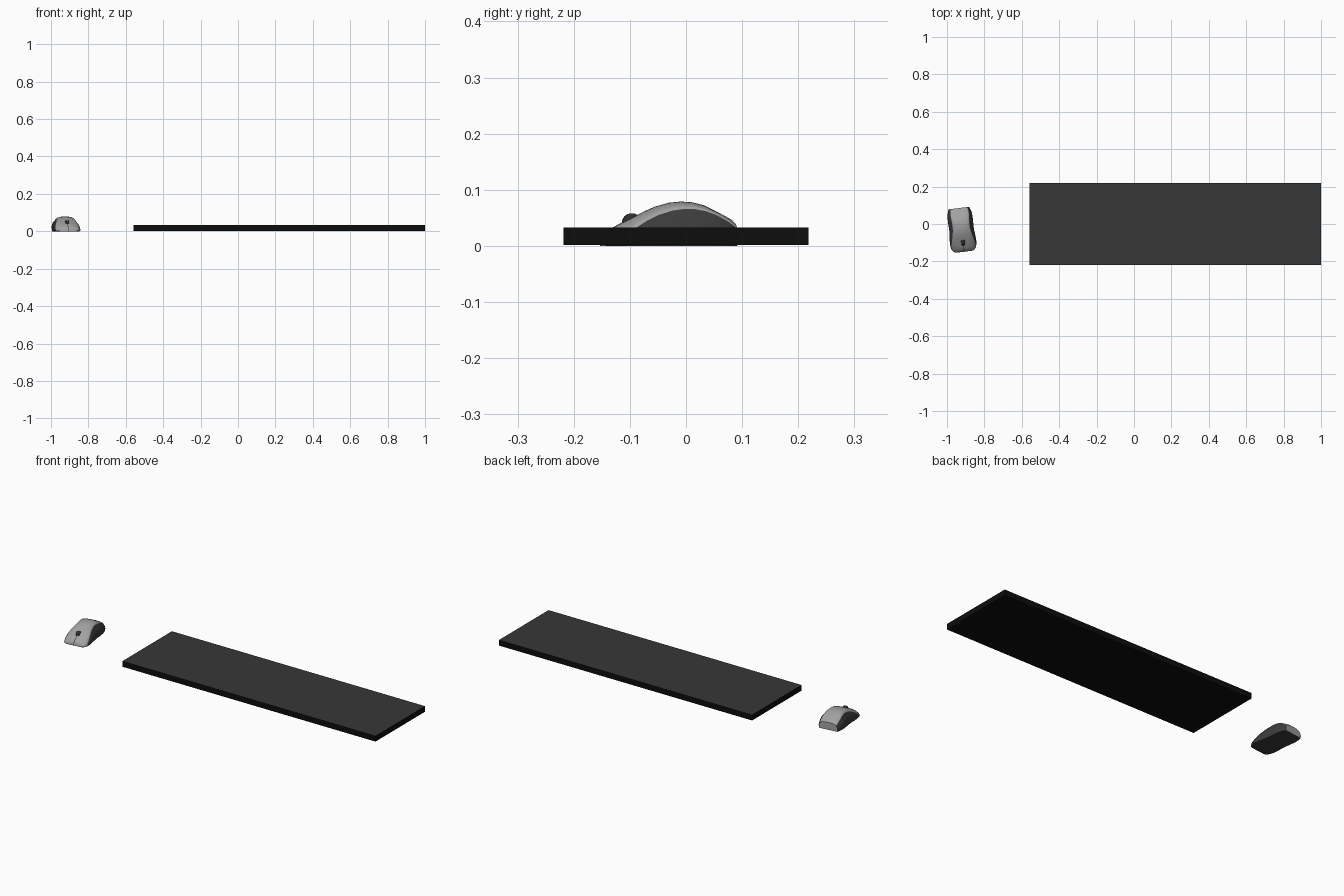
import bpy, bmesh, math
from mathutils import Matrix, Vector

if "Cube" in bpy.data.objects:
    bpy.data.objects.remove(bpy.data.objects["Cube"])


def material(name, value):
    m = bpy.data.materials.new(name)
    m.diffuse_color = (value, value, value, 1)
    m.use_nodes = True
    m.node_tree.nodes["Principled BSDF"].inputs["Base Color"].default_value = m.diffuse_color
    return m


BLACK = material("slab black", 0.004)
CHARCOAL = material("slab top charcoal", 0.038)
SILVER = material("shell grey", 0.36)
DARK = material("panel dark grey", 0.045)
WHEEL = material("wheel dark grey", 0.03)

# The mouse is turned slightly about its own centre
PLACE = Matrix.Translation((-0.922, -0.03, 0)) @ Matrix.Rotation(math.radians(7), 4, 'Z')


def finish(bm, name, mats, smooth=None, matrix=None):
    bmesh.ops.recalc_face_normals(bm, faces=bm.faces)
    me = bpy.data.meshes.new(name)
    bm.to_mesh(me)
    bm.free()
    ob = bpy.data.objects.new(name, me)
    bpy.context.collection.objects.link(ob)
    for m in mats:
        me.materials.append(m)
    if matrix:
        ob.matrix_world = matrix
    if smooth:
        bpy.ops.object.select_all(action='DESELECT')
        ob.select_set(True)
        bpy.context.view_layer.objects.active = ob
        bpy.ops.object.shade_smooth_by_angle(angle=math.radians(smooth))
    return ob


# Keyboard slab: black body, charcoal top face
bm = bmesh.new()
bmesh.ops.create_cube(bm, size=1, matrix=Matrix.Translation((0.22, 0, 0.0175))
                      @ Matrix.Diagonal((1.56, 0.436, 0.031, 1)))
bm.normal_update()
for f in bm.faces:
    f.material_index = 1 if f.normal.z > 0.5 else 0
finish(bm, "keyboard_slab", [BLACK, CHARCOAL])

# Mouse stations from front to back: (offset along length, half width, top height)
STATIONS = [(-0.119, 0.046, 0.012), (-0.114, 0.056, 0.022), (-0.100, 0.066, 0.033),
            (-0.083, 0.070, 0.042), (-0.067, 0.071, 0.050), (-0.045, 0.070, 0.061),
            (-0.025, 0.068, 0.070), (0.000, 0.066, 0.077), (0.020, 0.066, 0.079),
            (0.040, 0.067, 0.078), (0.060, 0.067, 0.073), (0.080, 0.066, 0.063),
            (0.098, 0.062, 0.054), (0.110, 0.058, 0.047), (0.116, 0.054, 0.041)]
CROWN = 10


def seam_height(s, top):
    y = s - 0.03
    z = 0.066 - (3.6 if y < 0 else 4.7) * y * y
    return max(0.003, min(z, top * 0.88))


def half_section(s, w, top):
    """Points from base to the centre of the crown, on the +x side."""
    zs = seam_height(s, top)
    ws = w - 0.02 * zs / 0.066
    pts = [(0.94 * w, 0), (w, 0.4 * zs), (w - 0.3 * (w - ws), 0.75 * zs), (ws, zs)]
    for i in range(1, CROWN + 1):
        a = math.pi / 2 * i / CROWN
        pts.append((ws * math.cos(a) ** 0.9, zs + (top - zs) * math.sin(a)))
    pts[-1] = (0, top)
    return pts


# Mouse shell: lofted sections, dark below the seam and light above it
bm = bmesh.new()
rings = []
for s, w, top in STATIONS:
    half = half_section(s, w, top)
    section = half + [(-x, z) for x, z in reversed(half[:-1])]
    rings.append([bm.verts.new((x, s, z)) for x, z in section])
n = len(rings[0])
for a, b in zip(rings, rings[1:]):
    for i in range(n):
        j = (i + 1) % n
        f = bm.faces.new((a[i], a[j], b[j], b[i]))
        f.material_index = 1 if i < 3 or i >= n - 4 else 0
for ring in (rings[0], rings[-1]):
    bm.faces.new(ring)
finish(bm, "mouse_shell", [SILVER, DARK], smooth=35, matrix=PLACE)

# Split line between the two buttons, laid on the crown
bm = bmesh.new()
line = [(-0.1195, 0.0)] + [(s, top + 0.0006) for s, w, top in STATIONS[:4]]
rows = [[bm.verts.new((x, s, z)) for x in (-0.0016, 0.0016)] for s, z in line]
for a, b in zip(rows, rows[1:]):
    bm.faces.new((a[0], a[1], b[1], b[0]))
finish(bm, "button_split", [WHEEL], matrix=PLACE)

# Scroll wheel, axle across the mouse
bm = bmesh.new()
bmesh.ops.create_cone(bm, cap_ends=True, segments=32, radius1=0.017, radius2=0.017, depth=0.02,
                      matrix=Matrix.Translation((0, -0.067, 0.041)) @ Matrix.Rotation(math.pi / 2, 4, 'Y'))
rims = [e for e in bm.edges if any(len(f.verts) > 4 for f in e.link_faces)]
bmesh.ops.bevel(bm, geom=rims, offset=0.004, segments=3, profile=0.5, affect='EDGES')
finish(bm, "scroll_wheel", [WHEEL], smooth=40, matrix=PLACE)
